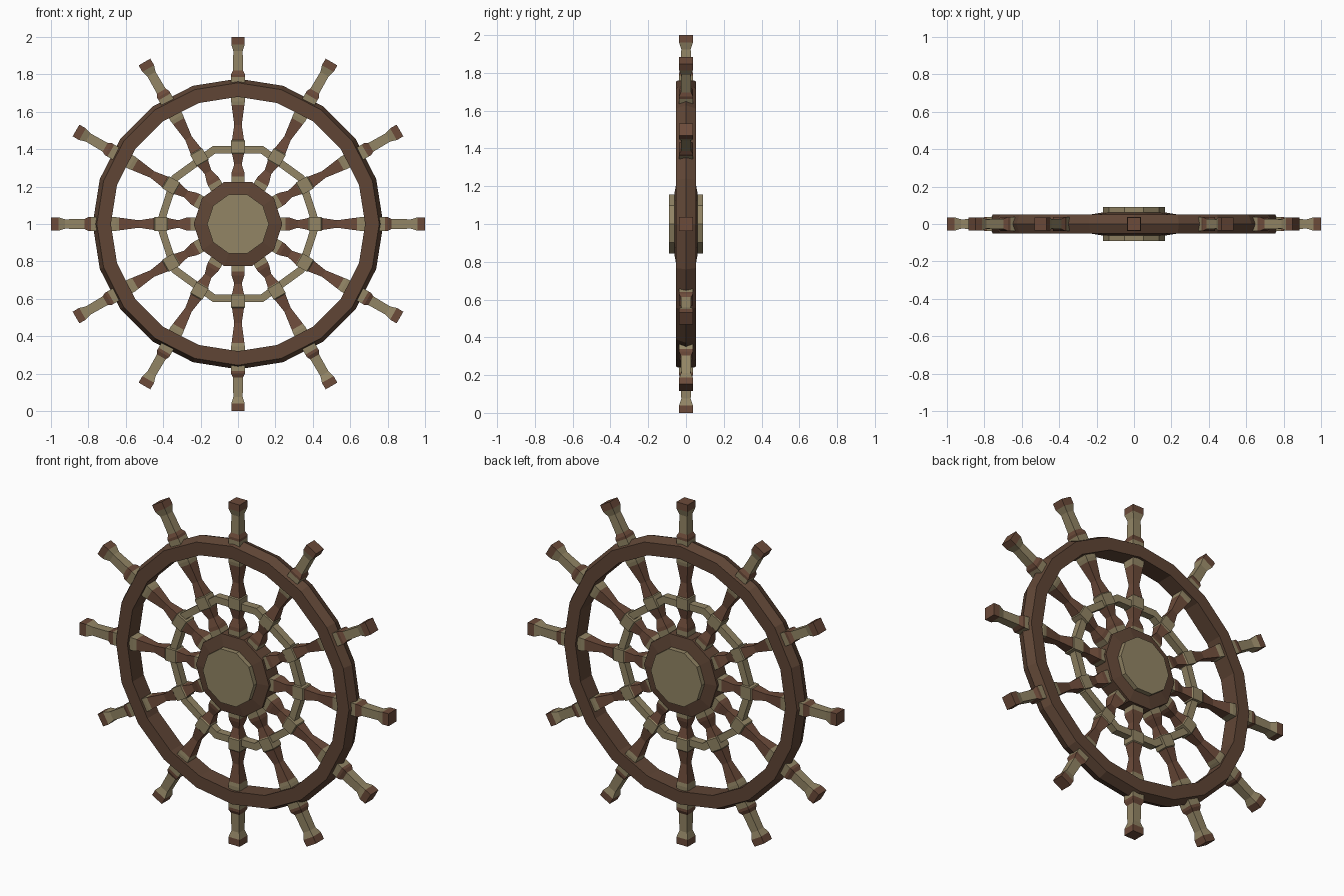
import bpy, bmesh
from math import sin, cos, pi
from mathutils import Matrix, Vector

if "Cube" in bpy.data.objects:
    bpy.data.objects.remove(bpy.data.objects["Cube"])

CENTRE = Vector((0, 0, 1))


def material(name, rgb):
    m = bpy.data.materials.new(name)
    m.diffuse_color = (*rgb, 1)
    m.use_nodes = True
    m.node_tree.nodes["Principled BSDF"].inputs["Base Color"].default_value = m.diffuse_color
    return m


DARK = material("dark_wood", (0.115, 0.06, 0.036))
RED = material("red_wood", (0.15, 0.07, 0.042))
PALE = material("pale_wood", (0.29, 0.235, 0.13))


def finish(name, bm, mats):
    bmesh.ops.recalc_face_normals(bm, faces=bm.faces)
    me = bpy.data.meshes.new(name)
    bm.to_mesh(me)
    bm.free()
    for m in mats:
        me.materials.append(m)
    ob = bpy.data.objects.new(name, me)
    bpy.context.collection.objects.link(ob)
    return ob


def wheel_part(name, profile, sides, mat, closed):
    """Turn an (r, y) profile about the axle; open profiles get end caps."""
    bm = bmesh.new()
    loops = []
    for r, y in profile:
        loops.append([bm.verts.new(CENTRE + Vector((r * cos(2 * pi * i / sides), y,
                                                    r * sin(2 * pi * i / sides))))
                      for i in range(sides)])
    n = len(loops)
    for k in range(n if closed else n - 1):
        a, b = loops[k], loops[(k + 1) % n]
        for i in range(sides):
            j = (i + 1) % sides
            bm.faces.new((a[i], a[j], b[j], b[i]))
    if not closed:
        bm.faces.new(loops[0])
        bm.faces.new(loops[-1])
    return finish(name, bm, [mat])


# Outer rim: ridged on the outside
wheel_part("outer_rim", [(0.68, -0.052), (0.755, -0.052), (0.777, 0),
                         (0.755, 0.052), (0.68, 0.052)], 20, DARK, True)

# Slim ring joining the spokes
wheel_part("inner_ring", [(0.396, -0.022), (0.438, -0.022),
                          (0.438, 0.022), (0.396, 0.022)], 10, PALE, True)

# Hub disc and raised cap on both sides
wheel_part("hub", [(0.165, -0.062), (0.237, -0.05), (0.237, 0.05), (0.165, 0.062)],
           10, DARK, False)
wheel_part("hub_cap", [(0.165, -0.09), (0.165, 0.09)], 10, PALE, False)

# Square turned spoke: radius, half width, material of the next section (0 red, 1 pale)
SPOKE = [(0.15, 0.036, 1), (0.255, 0.036, 0), (0.275, 0.034, 0), (0.32, 0.02, 0),
         (0.375, 0.032, 1), (0.38, 0.037, 1), (0.445, 0.037, 1), (0.45, 0.032, 0),
         (0.53, 0.02, 0), (0.635, 0.034, 1), (0.655, 0.037, 1), (0.785, 0.037, 0),
         (0.80, 0.037, 0), (0.82, 0.027, 1), (0.925, 0.025, 1), (0.96, 0.036, 0),
         (1.0, 0.036, 0)]


def spoke(name, angle):
    bm = bmesh.new()
    prev, mat = None, 0
    for r, w, next_mat in SPOKE:
        ring = [bm.verts.new((sx * w, sy * w, r))
                for sx, sy in ((-1, -1), (1, -1), (1, 1), (-1, 1))]
        if prev:
            for i in range(4):
                j = (i + 1) % 4
                bm.faces.new((prev[i], prev[j], ring[j], ring[i])).material_index = mat
        else:
            bm.faces.new(ring)
        prev, mat = ring, next_mat
    bm.faces.new(prev)
    bmesh.ops.transform(bm, verts=bm.verts,
                        matrix=Matrix.Translation(CENTRE) @ Matrix.Rotation(angle, 4, 'Y'))
    finish(name, bm, [RED, PALE])


# Twelve spokes with handles
for i in range(12):
    spoke(f"spoke_{i + 1}", i * pi / 6)
